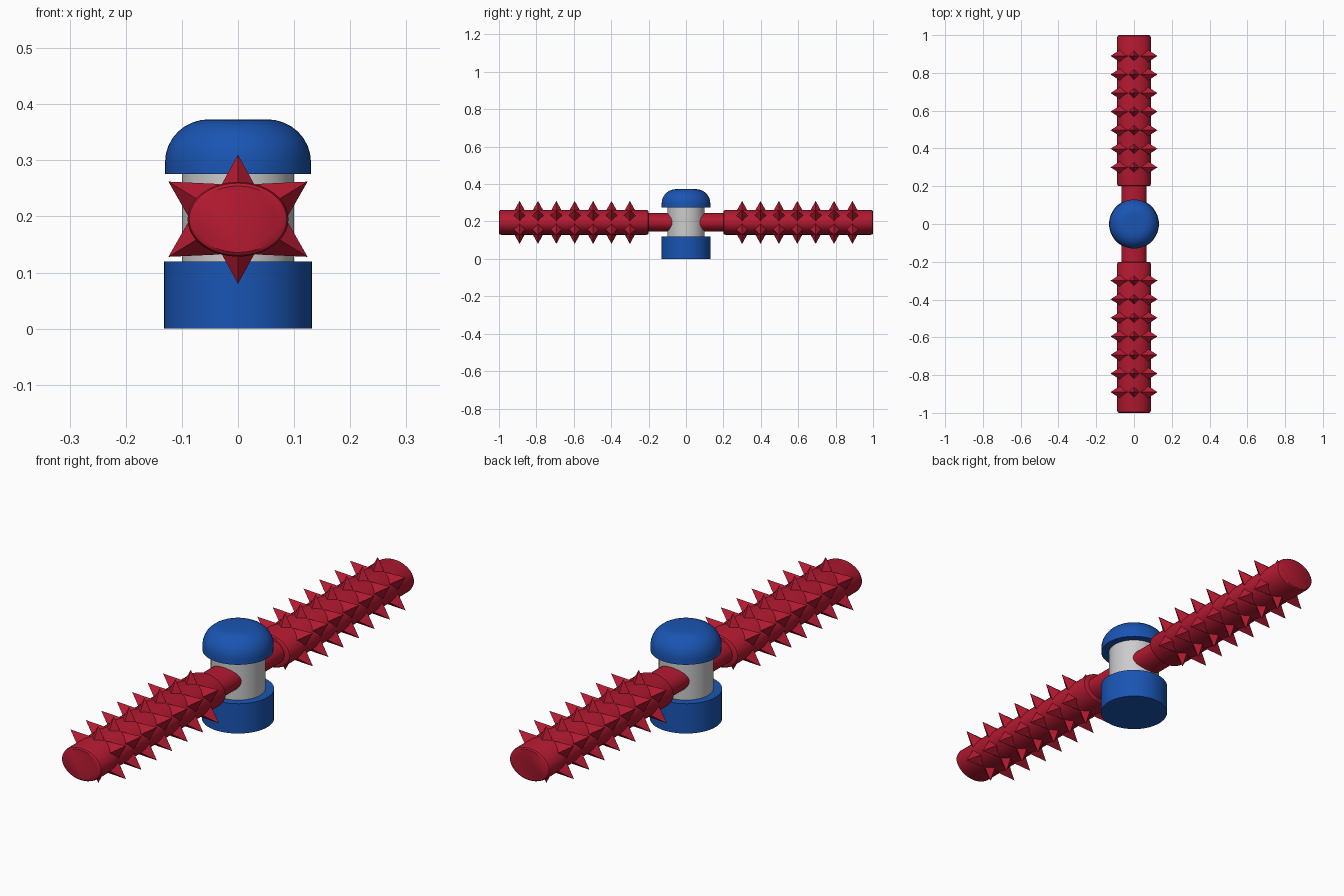
import bpy, bmesh, math
from mathutils import Vector, Matrix

if "Cube" in bpy.data.objects:
    bpy.data.objects.remove(bpy.data.objects["Cube"])


def material(name, color):
    m = bpy.data.materials.new(name)
    m.diffuse_color = (*color, 1)
    m.use_nodes = True
    m.node_tree.nodes["Principled BSDF"].inputs["Base Color"].default_value = m.diffuse_color
    return m


RED = material("red", (0.45, 0.01, 0.03))
BLUE = material("blue", (0.01, 0.09, 0.45))
ZC = 0.195  # height of the arm axis


def lathe(name, profile, mat=None, segs=48, matrix=None):
    """Spin an (r, z) profile into a closed solid, capped at both ends."""
    bm = bmesh.new()
    rings = [[bm.verts.new((r * math.cos(2 * math.pi * i / segs),
                            r * math.sin(2 * math.pi * i / segs), z))
              for i in range(segs)] for r, z in profile]
    for a, b in zip(rings, rings[1:]):
        for i in range(segs):
            j = (i + 1) % segs
            bm.faces.new((a[i], a[j], b[j], b[i]))
    bm.faces.new(rings[0][::-1])
    bm.faces.new(rings[-1])
    if matrix:
        bm.transform(matrix)
    bmesh.ops.recalc_face_normals(bm, faces=bm.faces)
    return finish(name, bm, mat, True)


def finish(name, bm, mat, smooth):
    me = bpy.data.meshes.new(name)
    bm.to_mesh(me)
    bm.free()
    ob = bpy.data.objects.new(name, me)
    bpy.context.collection.objects.link(ob)
    if mat:
        me.materials.append(mat)
    if smooth:
        bpy.ops.object.select_all(action='DESELECT')
        ob.select_set(True)
        bpy.context.view_layer.objects.active = ob
        bpy.ops.object.shade_smooth_by_angle(angle=math.radians(35))
    return ob


# hub: base, post and domed cap
lathe("hub_base", [(0.132, 0), (0.132, 0.12)], BLUE)
lathe("hub_post", [(0.10, 0.11), (0.10, 0.285)])
dome = [(0.052 + 0.078 * math.cos(t), 0.297 + 0.076 * math.sin(t))
        for t in [math.pi / 2 * k / 8 for k in range(9)]]
lathe("hub_cap", [(0.13, 0.276)] + dome, BLUE)

# spike rows around the oval rod: (tip x, tip z, axis angle)
ROWS = [(0, 0.115, 90), (0, -0.115, -90)]
ROWS += [(sx * 0.124, sz * 0.067, math.degrees(math.atan2(sz * 0.52, sx * 0.85)))
         for sx in (1, -1) for sz in (1, -1)]
HEIGHT, HALF = 0.08, 0.044

for side, s in (("front", -1), ("back", 1)):
    # rod axis runs along y; the section is a flattened circle
    place = Matrix.Translation((0, 0, ZC)) @ Matrix.Diagonal((1, 1, 0.74, 1)) \
        @ Matrix.Rotation(-s * math.pi / 2, 4, 'X')
    lathe(side + "_arm_neck", [(0.067, 0.05), (0.067, 0.21)], RED, 32, place)
    rod = [(0.08, 0.2), (0.087, 0.204), (0.09, 0.213),
           (0.09, 0.987), (0.087, 0.996), (0.08, 1.0)]
    lathe(side + "_arm_rod", rod, RED, 40, place)

    # four-sided spikes with their corners along and across the rod
    bm = bmesh.new()
    for tx, tz, ang in ROWS:
        a = math.radians(ang)
        out = Vector((math.cos(a), 0, math.sin(a)))
        across = Vector((-math.sin(a), 0, math.cos(a)))
        along = Vector((0, 1, 0))
        for k in range(7):
            tip = Vector((tx, s * (0.30 + 0.0983 * k), ZC + tz))
            c = tip - out * HEIGHT
            base = [bm.verts.new(c + d * HALF)
                    for d in (across, along, -across, -along)]
            top = bm.verts.new(tip)
            bm.faces.new(base)
            for i in range(4):
                bm.faces.new((base[i], base[(i + 1) % 4], top))
    bmesh.ops.recalc_face_normals(bm, faces=bm.faces)
    finish(side + "_arm_spikes", bm, RED, False)
